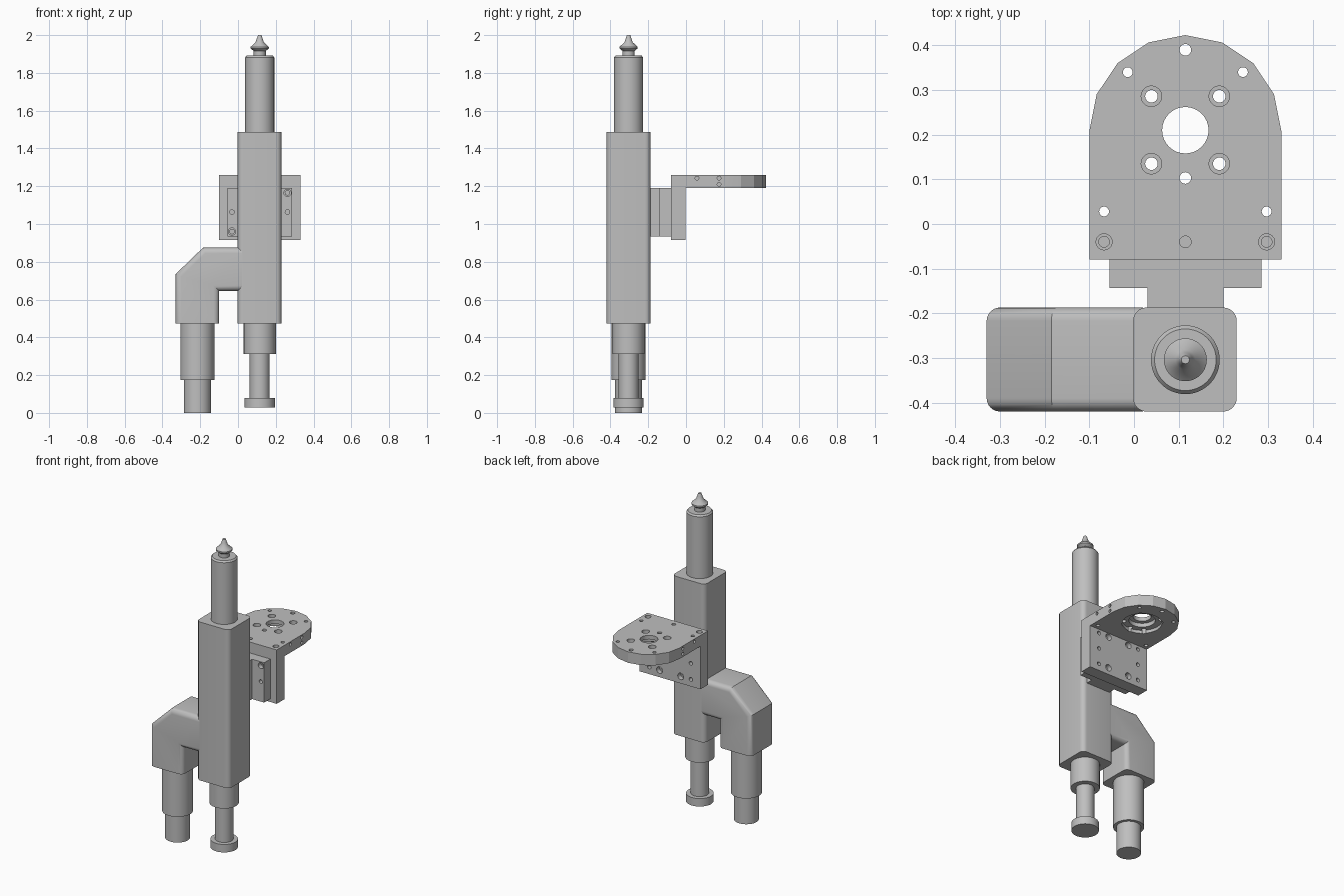
import bpy, bmesh, math
from mathutils import Matrix, Vector

old = bpy.data.objects.get("Cube")
if old:
    bpy.data.objects.remove(old, do_unlink=True)

grey = bpy.data.materials.new("plain grey")
grey.use_nodes = True
grey.diffuse_color = (0.52, 0.52, 0.52, 1)
grey.node_tree.nodes["Principled BSDF"].inputs["Base Color"].default_value = grey.diffuse_color

CX, CY = 0.115, -0.304           # main column axis
ARM_X = -0.215                   # side arm axis
FRONT, BACK = -0.42, -0.187      # depth of the body
BOTTOM = 0.473                   # underside of body and arm


def finish(bm, name, angle=30):
    bmesh.ops.recalc_face_normals(bm, faces=bm.faces)
    mesh = bpy.data.meshes.new(name)
    bm.to_mesh(mesh)
    bm.free()
    ob = bpy.data.objects.new(name, mesh)
    bpy.context.collection.objects.link(ob)
    mesh.materials.append(grey)
    bpy.ops.object.select_all(action='DESELECT')
    ob.select_set(True)
    bpy.context.view_layer.objects.active = ob
    bpy.ops.object.shade_smooth_by_angle(angle=math.radians(angle))
    return ob


def prism(bm, outline, depth):
    """Extrude a closed 3D outline along the vector depth."""
    face = bm.faces.new([bm.verts.new(p) for p in outline])
    new = bmesh.ops.extrude_face_region(bm, geom=[face], use_keep_orig=True)["geom"]
    bmesh.ops.translate(bm, vec=depth, verts=[v for v in new if isinstance(v, bmesh.types.BMVert)])


def box(bm, x0, x1, y0, y1, z0, z1):
    prism(bm, [(x0, y0, z0), (x1, y0, z0), (x1, y1, z0), (x0, y1, z0)], Vector((0, 0, z1 - z0)))


def lathe(bm, profile, origin=(0, 0, 0), axis=(0, 0, 1), sides=48):
    """Revolve (radius, height) points about an axis and cap both ends."""
    turn = Matrix.Translation(origin) @ Vector((0, 0, 1)).rotation_difference(Vector(axis)).to_matrix().to_4x4()
    rings = []
    for r, h in profile:
        angles = [math.tau * i / sides for i in range(sides)]
        rings.append([bm.verts.new(turn @ Vector((r * math.cos(a), r * math.sin(a), h))) for a in angles])
    for a, b in zip(rings, rings[1:]):
        for i in range(sides):
            j = (i + 1) % sides
            bm.faces.new((a[i], a[j], b[j], b[i]))
    bm.faces.new(rings[0])
    bm.faces.new(rings[-1])


def turned(name, x, profile):
    bm = bmesh.new()
    lathe(bm, profile, (x, CY, 0))
    return finish(bm, name)


def bore(bm, origin, axis, *steps, sides=24):
    """Stepped hole: (radius, depth) pairs measured inward from the surface."""
    profile, top = [], -0.01
    for r, d in steps:
        profile += [(r, top), (r, d)]
        top = d
    lathe(bm, profile, origin, axis, sides)


def boolean(target, tool, operation):
    tool.hide_render = True
    mod = target.modifiers.new(operation.lower(), 'BOOLEAN')
    mod.operation, mod.solver, mod.object = operation, 'EXACT', tool
    bpy.ops.object.select_all(action='DESELECT')
    bpy.context.view_layer.objects.active = target
    target.select_set(True)
    bpy.ops.object.modifier_apply(modifier=mod.name)
    bpy.data.objects.remove(tool, do_unlink=True)
    bpy.ops.object.shade_smooth_by_angle(angle=math.radians(20))


# Main column with rounded upright edges
bm = bmesh.new()
box(bm, -0.002, 0.23, FRONT, BACK, BOTTOM, 1.487)
upright = [e for e in bm.edges if abs(e.verts[0].co.z - e.verts[1].co.z) > 0.5]
bmesh.ops.bevel(bm, geom=upright, offset=0.03, segments=6, affect='EDGES', profile=0.5)
finish(bm, "main_column")

# Bent side arm
bm = bmesh.new()
arm = [(-0.33, BOTTOM), (-0.33, 0.735), (-0.185, 0.875), (0.02, 0.875),
       (0.02, 0.645), (-0.10, 0.645), (-0.10, BOTTOM)]
prism(bm, [(x, FRONT, z) for x, z in arm], Vector((0, BACK - FRONT, 0)))


def is_open_end(e):
    a, b = (v.co for v in e.verts)
    return (a.z < 0.48 and b.z < 0.48) or (a.x > 0.01 and b.x > 0.01)


rims = [e for e in bm.edges if abs(e.verts[0].co.y - e.verts[1].co.y) < 0.01 and not is_open_end(e)]
bmesh.ops.bevel(bm, geom=rims, offset=0.03, segments=6, affect='EDGES', profile=0.5)
finish(bm, "side_arm")

# Turned parts
turned("upper_barrel", CX, [(0.077, 1.48), (0.077, 1.882), (0.069, 1.892)])
turned("pointed_tip", CX, [(0.032, 1.885), (0.032, 1.916), (0.048, 1.929), (0.048, 1.938),
                           (0.022, 1.962), (0.016, 1.98), (0.009, 2.0)])
turned("column_collar", CX, [(0.085, 0.312), (0.085, 0.485)])
turned("column_stem", CX, [(0.053, 0.07), (0.053, 0.32)])
turned("column_foot", CX, [(0.08, 0.029), (0.08, 0.08)])
turned("arm_collar", ARM_X, [(0.09, 0.173), (0.09, 0.485)])
turned("arm_foot", ARM_X, [(0.072, 0), (0.072, 0.18)])

# Mounting spacer behind the column
bm = bmesh.new()
box(bm, 0.03, 0.20, BACK - 0.01, -0.143, 0.935, 1.19)
finish(bm, "mount_neck")

COLUMNS, ROWS = (-0.032, 0.262), (0.96, 1.063, 1.165)
bm = bmesh.new()
box(bm, -0.055, 0.285, -0.143, -0.078, 0.935, 1.19)
spacer = finish(bm, "mount_block")
bm = bmesh.new()
for x, z, steps in ((COLUMNS[0], ROWS[0], [(0.019, 0.03), (0.012, 0.08)]),
                    (COLUMNS[1], ROWS[2], [(0.019, 0.03), (0.012, 0.08)]),
                    (COLUMNS[0], ROWS[1], [(0.012, 0.05)]),
                    (COLUMNS[1], ROWS[1], [(0.012, 0.05)])):
    bore(bm, (x, -0.143, z), (0, 1, 0), *steps)
boolean(spacer, finish(bm, "block_cutter"), 'DIFFERENCE')

# Angle bracket: round-ended shelf joined to an upright plate
HY, HR, TOP, UNDER = 0.208, 0.215, 1.26, 1.19
bm = bmesh.new()
outline = [(CX - HR, -0.08), (CX + HR, -0.08)]
outline += [(CX + HR * math.cos(math.pi * i / 8), HY + HR * math.sin(math.pi * i / 8)) for i in range(9)]
prism(bm, [(x, y, UNDER) for x, y in outline], Vector((0, 0, TOP - UNDER)))
bracket = finish(bm, "angle_bracket", 20)
bm = bmesh.new()
box(bm, CX - HR, CX + HR, -0.08, -0.003, 0.915, 1.22)
boolean(bracket, finish(bm, "upright_plate"), 'UNION')

# Large centre hole, stepped from below
bm = bmesh.new()
bore(bm, (CX, 0.21, UNDER), (0, 0, 1), (0.115, 0.02), (0.077, 0.045), (0.052, 0.09), sides=32)
boolean(bracket, finish(bm, "centre_cutter"), 'DIFFERENCE')

# Small shelf holes
bm = bmesh.new()
down = (0, 0, -1)
for y, r, depth in ((0.39, 0.013, 0.08), (0.103, 0.013, 0.08), (-0.04, 0.013, 0.05)):
    bore(bm, (CX, y, TOP), down, (r, depth))
for s in (-1, 1):
    for y in (0.135, 0.286):
        bore(bm, (CX + s * 0.076, y, TOP), down, (0.023, 0.02), (0.014, 0.08))
    bore(bm, (CX + s * 0.129, 0.34, TOP), down, (0.011, 0.08))
    bore(bm, (CX + s * 0.182, 0.028, TOP), down, (0.011, 0.08))
    bore(bm, (CX + s * 0.182, -0.04, TOP), down, (0.018, 0.03), (0.012, 0.06))
    # Holes in the shelf flanks
    for y, z in ((0.058, 1.243), (0.175, 1.243), (0.175, 1.21)):
        bore(bm, (CX + s * HR, y, z), (-s, 0, 0), (0.010, 0.03), sides=16)
    # Holes in the back of the upright plate
    for z in ROWS:
        bore(bm, (CX + s * 0.147, -0.003, z), (0, -1, 0), (0.012, 0.06))
    for z in (ROWS[0], ROWS[2]):
        bore(bm, (CX + s * 0.075, -0.003, z), (0, -1, 0), (0.021, 0.03), (0.012, 0.06))
boolean(bracket, finish(bm, "bracket_cutter"), 'DIFFERENCE')
